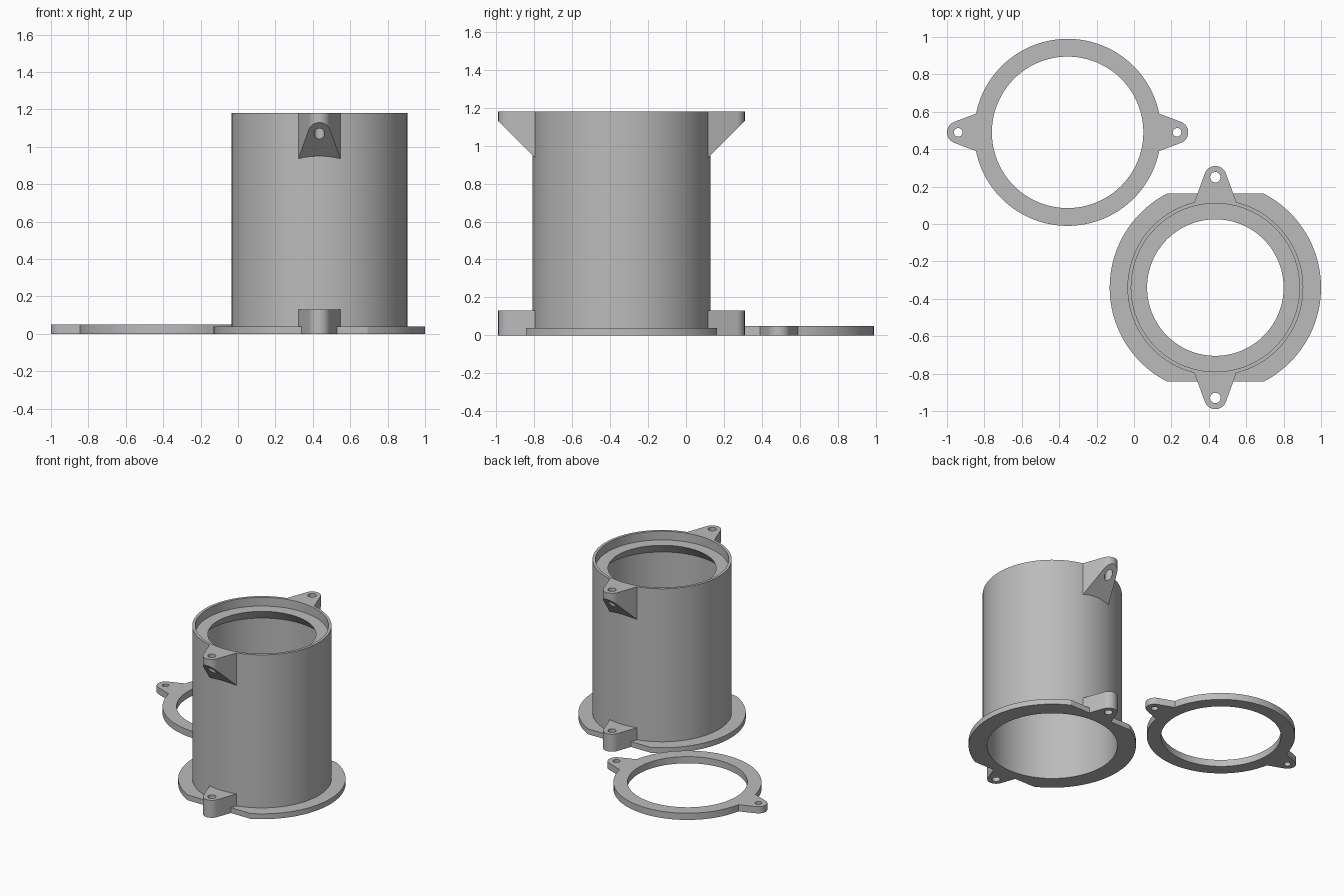
import bpy, bmesh
from math import sin, cos, pi, asin, acos, atan2, hypot

if "Cube" in bpy.data.objects:
    bpy.data.objects.remove(bpy.data.objects["Cube"])

grey = bpy.data.materials.new("plain grey")
grey.diffuse_color = (0.5, 0.5, 0.5, 1)
grey.use_nodes = True
grey.node_tree.nodes["Principled BSDF"].inputs["Base Color"].default_value = grey.diffuse_color
SEG = 96


def finish(bm, name, loc):
    bmesh.ops.recalc_face_normals(bm, faces=bm.faces)
    me = bpy.data.meshes.new(name)
    bm.to_mesh(me)
    bm.free()
    me.materials.append(grey)
    ob = bpy.data.objects.new(name, me)
    ob.location = loc
    bpy.context.collection.objects.link(ob)
    bpy.ops.object.select_all(action='DESELECT')
    ob.select_set(True)
    bpy.context.view_layer.objects.active = ob
    bpy.ops.object.shade_smooth_by_angle(angle=0.45)
    return ob


def circle(r, n=SEG, cx=0.0, cy=0.0):
    return [(cx + r * cos(2 * pi * i / n), cy + r * sin(2 * pi * i / n)) for i in range(n)]


def turn(pts, a):
    return [(x * cos(a) - y * sin(a), x * sin(a) + y * cos(a)) for x, y in pts]


def plate(name, loops, z0, z1, loc, bottom=None):
    """Extrude an outline with holes; bottom(x, y) may slope the underside."""
    bm = bmesh.new()
    edges = []
    for pts in loops:
        vs = [bm.verts.new((x, y, z0)) for x, y in pts]
        edges += [bm.edges.new((vs[i - 1], vs[i])) for i in range(len(vs))]
    bmesh.ops.triangle_fill(bm, use_beauty=True, use_dissolve=False, edges=edges)
    base = list(bm.verts)
    ext = bmesh.ops.extrude_face_region(bm, geom=list(bm.faces), use_keep_orig=True)
    for v in ext["geom"]:
        if isinstance(v, bmesh.types.BMVert):
            v.co.z = z1
    if bottom:
        for v in base:
            v.co.z = bottom(v.co.x, v.co.y)
    return finish(bm, name, loc)


def lug_outline(d0, w, d1, r, n=16):
    """Tapered ear along +x with a round tip tangent to its flanks."""
    phi = atan2(w, d0 - d1) - acos(r / hypot(d0 - d1, w))
    tip = [(d1 + r * cos(phi * (2 * i / n - 1)), r * sin(phi * (2 * i / n - 1)))
           for i in range(n + 1)]
    return [(d0, -w)] + tip + [(d0, w)]


# Tube with a lip at the top and an inner ledge with a conical underside
C = (0.435, -0.34, 0)
profile = [(0.44, 0), (0.47, 0), (0.47, 1.18), (0.45, 1.18),
           (0.45, 1.115), (0.365, 1.115), (0.44, 1.03)]
bm = bmesh.new()
rings = [[bm.verts.new((x, y, z)) for x, y in circle(r)] for r, z in profile]
for k, b in enumerate(rings):
    a = rings[k - 1]
    for i in range(SEG):
        bm.faces.new((a[i - 1], a[i], b[i], b[i - 1]))
finish(bm, "tube", C)

# Base flange with two flats
flat = 0.5025
half = asin(flat / 0.565)
side = [(0.565 * cos(half * (i / 24 - 1)), 0.565 * sin(half * (i / 24 - 1))) for i in range(49)]
plate("base_flange", [side + turn(side, pi), circle(0.47)], 0, 0.04, C)

# Screw lugs on the tube, front and back, bottom and top
for label, ang in (("front", -pi / 2), ("back", pi / 2)):
    loops = [turn(lug_outline(0.457, 0.112, 0.59, 0.06), ang),
             turn(circle(0.028, 24, 0.59), ang)]
    plate(label + "_lower_lug", loops, 0, 0.13, C)
    plate(label + "_upper_lug", loops, 1.0, 1.18, C,
          bottom=lambda x, y: 0.955 + abs(y) - 0.475)

# Separate clamp ring with two ears
R, w = 0.5, 0.1
a0 = asin(w / R)
half_ring = lug_outline(R * cos(a0), w, 0.585, 0.06)
half_ring += [(R * cos(a0 + (pi - 2 * a0) * i / 44), R * sin(a0 + (pi - 2 * a0) * i / 44))
              for i in range(1, 44)]
plate("clamp_ring", [half_ring + turn(half_ring, pi), circle(0.405),
                     circle(0.023, 24, 0.585), circle(0.023, 24, -0.585)],
      0, 0.05, (-0.355, 0.49, 0))
